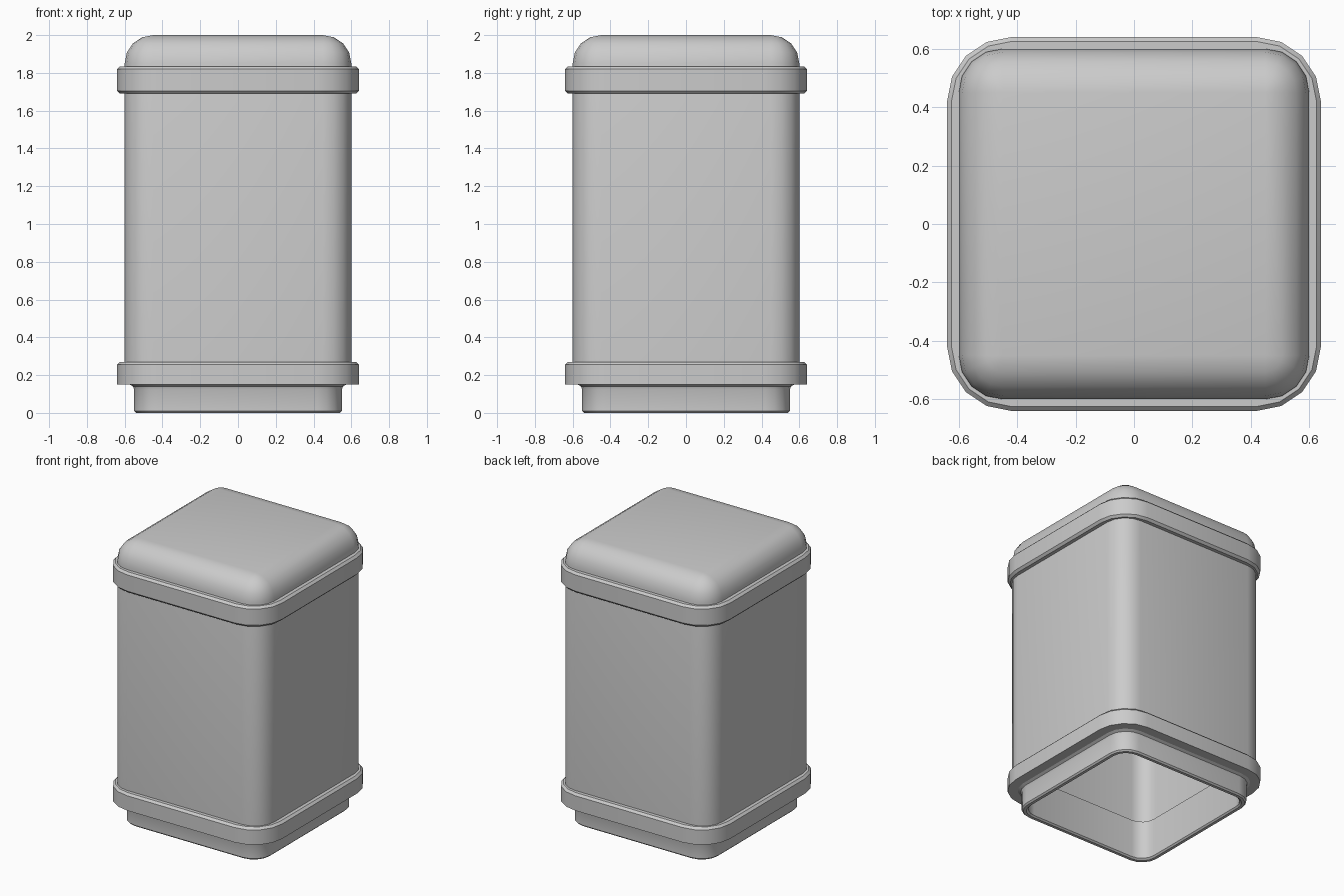
import bpy, bmesh
from math import sin, cos, pi, radians

if "Cube" in bpy.data.objects:
    bpy.data.objects.remove(bpy.data.objects["Cube"])


def section(half, radius, z, segs):
    """Points of one rounded-square cross-section."""
    c = half - radius
    pts = []
    for q, (sx, sy) in enumerate([(1, 1), (-1, 1), (-1, -1), (1, -1)]):
        for i in range(segs + 1):
            a = (q + i / segs) * pi / 2
            pts.append((sx * c + radius * cos(a), sy * c + radius * sin(a), z))
    return pts


def loft(name, profile, segs, closed=False):
    """Skin rounded squares (half width, corner radius, z) into one part."""
    bm = bmesh.new()
    rings = [[bm.verts.new(p) for p in section(h, r, z, segs)]
             for h, r, z in profile]
    pairs = list(zip(rings, rings[1:]))
    if closed:
        pairs.append((rings[-1], rings[0]))
    for a, b in pairs:
        n = len(a)
        for i in range(n):
            j = (i + 1) % n
            bm.faces.new((a[i], a[j], b[j], b[i]))
    if not closed:
        for ring in (rings[0], rings[-1]):
            bm.faces.new(ring)
    bmesh.ops.remove_doubles(bm, verts=bm.verts, dist=1e-5)
    bmesh.ops.recalc_face_normals(bm, faces=bm.faces)
    me = bpy.data.meshes.new(name)
    bm.to_mesh(me)
    bm.free()
    ob = bpy.data.objects.new(name, me)
    bpy.context.collection.objects.link(ob)
    bpy.ops.object.select_all(action='DESELECT')
    ob.select_set(True)
    bpy.context.view_layer.objects.active = ob
    bpy.ops.object.shade_smooth_by_angle(angle=radians(35))
    return ob


# Hollow housing with a softly rounded top
dome = [(0.45 + 0.15 * cos(i * pi / 8), 0.15 * cos(i * pi / 8),
         1.85 + 0.15 * sin(i * pi / 8)) for i in range(5)]
loft("housing",
     [(0.56, 0.11, 1.92), (0.56, 0.11, 0.26), (0.6, 0.15, 0.26)] + dome, 4)

# Raised bands around the bottom and the top
loft("lower_band", [(0.57, 0.14, 0.15), (0.64, 0.22, 0.15), (0.64, 0.22, 0.255),
                    (0.625, 0.205, 0.27), (0.57, 0.14, 0.27)], 4, closed=True)
loft("upper_band", [(0.58, 0.14, 1.69), (0.625, 0.205, 1.69), (0.64, 0.22, 1.705),
                    (0.64, 0.22, 1.82), (0.625, 0.205, 1.835),
                    (0.58, 0.14, 1.835)], 4, closed=True)

# Open foot collar, flaring into the lower band
loft("foot_collar", [(0.52, 0.10, 0), (0.54, 0.12, 0), (0.55, 0.13, 0.01),
                     (0.55, 0.13, 0.125), (0.556, 0.136, 0.14), (0.575, 0.15, 0.151),
                     (0.575, 0.14, 0.28), (0.51, 0.10, 0.28), (0.51, 0.10, 0.01)],
     4, closed=True)
